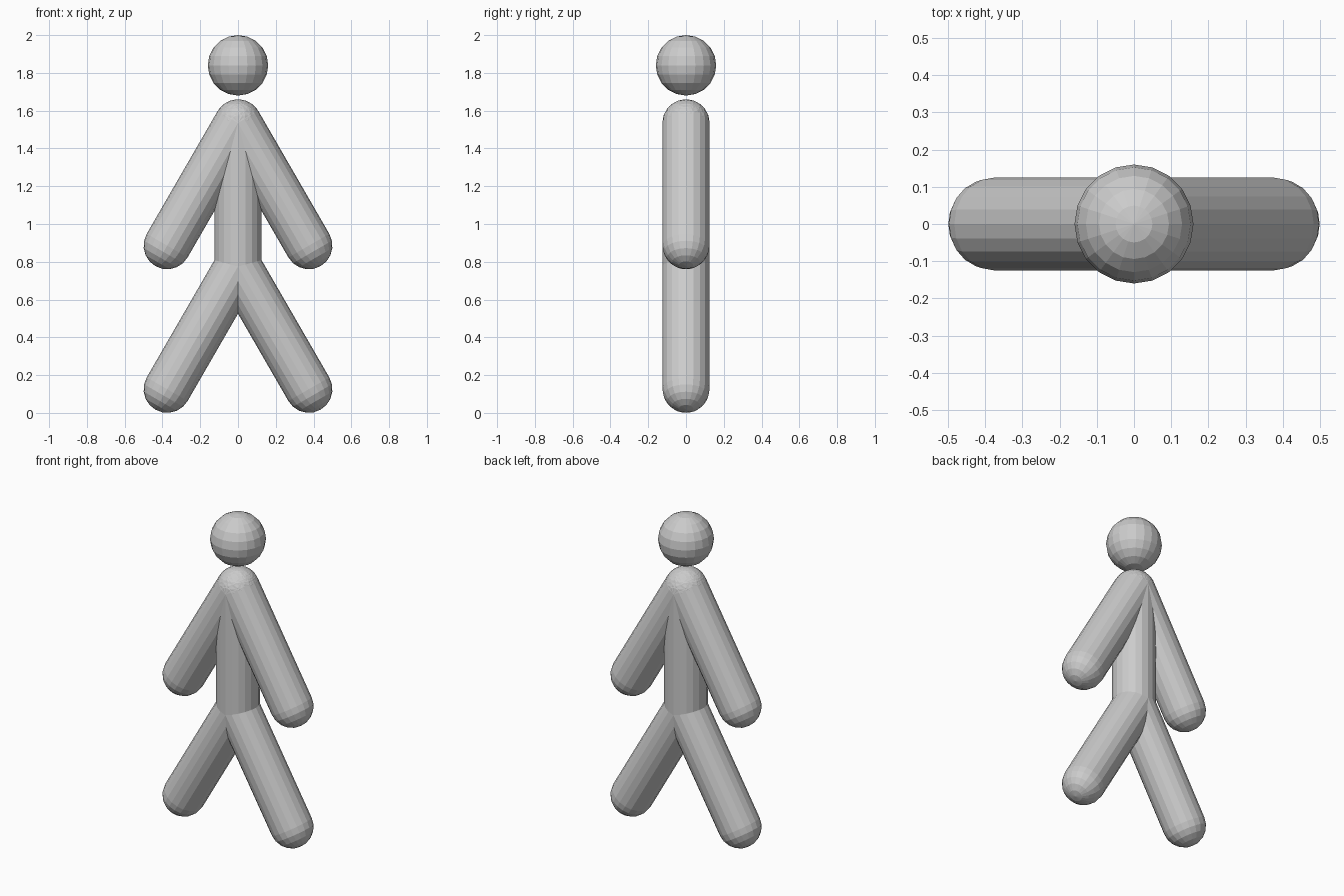
import bpy, bmesh
from math import sin, cos, pi, radians
from mathutils import Vector

if "Cube" in bpy.data.objects:
    bpy.data.objects.remove(bpy.data.objects["Cube"])

SIDES, CAP_RINGS = 20, 5


def capsule(name, start, end, radius):
    """Round-ended rod from start (top) to end (bottom), lathed from a half profile."""
    start, end = Vector(start), Vector(end)
    length = (end - start).length
    angles = [i * pi / 2 / CAP_RINGS for i in range(CAP_RINGS + 1)]
    profile = [(radius * sin(a), -radius * cos(a)) for a in angles]
    upper = [(r, length - z) for r, z in reversed(profile)]
    profile += upper if length > 0 else upper[1:]

    bm = bmesh.new()
    verts = [bm.verts.new((max(r, 0), 0, z)) for r, z in profile]
    edges = [bm.edges.new(pair) for pair in zip(verts, verts[1:])]
    bmesh.ops.spin(bm, geom=verts + edges, cent=(0, 0, 0), axis=(0, 0, 1),
                   angle=2 * pi, steps=SIDES, use_duplicate=False)
    bmesh.ops.remove_doubles(bm, verts=bm.verts, dist=1e-4)
    bmesh.ops.recalc_face_normals(bm, faces=bm.faces)
    mesh = bpy.data.meshes.new(name)
    bm.to_mesh(mesh)
    bm.free()

    obj = bpy.data.objects.new(name, mesh)
    bpy.context.collection.objects.link(obj)
    # Tilt in the xz plane so the rod points from end up to start
    d = start - end
    obj.location = end
    if length > 0:
        obj.rotation_euler.y = Vector((d.z, d.x)).angle_signed(Vector((1, 0)))
    return obj


LIMB_RADIUS, LIMB_LENGTH, SPLAY = 0.125, 0.75, radians(30)
SHOULDER_Z, HIP_Z = 1.535, 0.775

# Head and torso
capsule("head", (0, 0, 1.84), (0, 0, 1.84), 0.16)
capsule("torso", (0, 0, SHOULDER_Z), (0, 0, HIP_Z), LIMB_RADIUS)

# Arms and legs, splayed to both sides
for part, top in (("arm", SHOULDER_Z), ("leg", HIP_Z)):
    for side, s in (("left", -1), ("right", 1)):
        tip = (s * LIMB_LENGTH * sin(SPLAY), 0, top - LIMB_LENGTH * cos(SPLAY))
        capsule(f"{side}_{part}", (0, 0, top), tip, LIMB_RADIUS)
